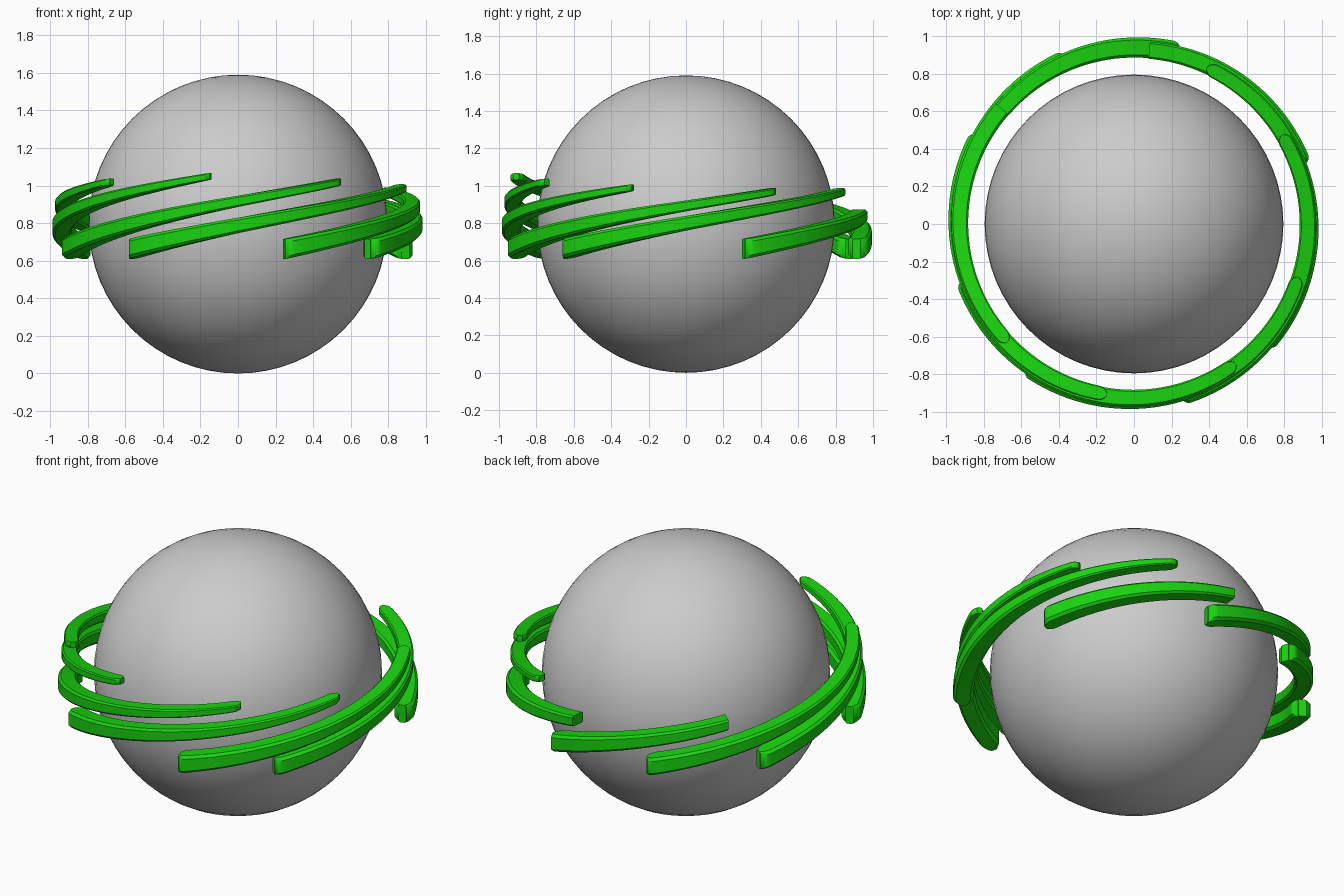
import bpy, bmesh, math

if "Cube" in bpy.data.objects:
    bpy.data.objects.remove(bpy.data.objects["Cube"])

green = bpy.data.materials.new("green")
green.diffuse_color = (0.01, 0.65, 0.005, 1)
green.use_nodes = True
green.node_tree.nodes["Principled BSDF"].inputs["Base Color"].default_value = green.diffuse_color

# central sphere
bpy.ops.mesh.primitive_uv_sphere_add(segments=64, ring_count=32, radius=0.795, location=(0, 0, 0.795))
bpy.context.object.name = "sphere"
bpy.ops.object.shade_smooth()


def lerp(a, b, t):
    return a + (b - a) * t


def rounding(d, size):
    """Plan-view width factor at distance d from a rounded end."""
    if d >= size:
        return 1.0
    k = 1 - d / size
    return max(0.4, math.sqrt(max(0, 1 - k * k)))


def blade(name, a0, a1, z1, square=False):
    """Tapering band that climbs around the sphere from angle a0 to a1."""
    span = math.radians(a1 - a0)
    length = span * 0.93
    full = span / math.radians(109)
    cap = 0.045 / length
    ts = [cap * f for f in (0, 0.08, 0.25, 0.5, 0.75)]
    ts = ts + [cap + (1 - 2 * cap) * i / 40 for i in range(41)] + [1 - t for t in reversed(ts)]
    bm = bmesh.new()
    rings = []
    for t in ts:
        a = math.radians(a0) + span * t
        taper = t * min(1, full)
        radius = lerp(0.943, 0.918, taper)
        half_w = lerp(0.056, 0.038, taper)
        half_w *= rounding(t * length, 0.045)
        if not square:
            half_w *= rounding((1 - t) * length, 0.045)
        half_h = lerp(0.053, 0.018, taper)
        z = 0.662 + (z1 - 0.662) * (t + 0.05 * math.sin(math.pi * t))
        c = min(half_w, half_h) * 0.3
        # chamfered rectangular section
        section = [(half_w, -half_h + c), (half_w, half_h - c), (half_w - c, half_h), (-half_w + c, half_h),
                   (-half_w, half_h - c), (-half_w, -half_h + c), (-half_w + c, -half_h), (half_w - c, -half_h)]
        rings.append([bm.verts.new(((radius + u) * math.cos(a), (radius + u) * math.sin(a), z + v))
                      for u, v in section])
    for p, q in zip(rings, rings[1:]):
        for i in range(8):
            j = (i + 1) % 8
            bm.faces.new((p[i], p[j], q[j], q[i]))
    bm.faces.new(rings[0])
    bm.faces.new(rings[-1][::-1])
    bmesh.ops.recalc_face_normals(bm, faces=bm.faces)
    mesh = bpy.data.meshes.new(name)
    bm.to_mesh(mesh)
    bm.free()
    ob = bpy.data.objects.new(name, mesh)
    bpy.context.collection.objects.link(ob)
    mesh.materials.append(green)
    bpy.ops.object.select_all(action='DESELECT')
    ob.select_set(True)
    bpy.context.view_layer.objects.active = ob
    bpy.ops.object.shade_smooth_by_angle(angle=math.radians(40))


# eight overlapping bands: start angle, end angle, end height, square end
bands = [(19, 85, 0.84, True), (75, 139, 0.91, True), (112, 223, 1.02, False), (150, 261, 1.05, False),
         (198, 306, 1.02, False), (233, 342, 0.99, False), (285, 391, 0.97, False), (317, 425, 0.97, False)]
for n, (a0, a1, z1, sq) in enumerate(bands):
    blade(f"spiral_band_{n + 1}", a0, a1, z1, sq)
